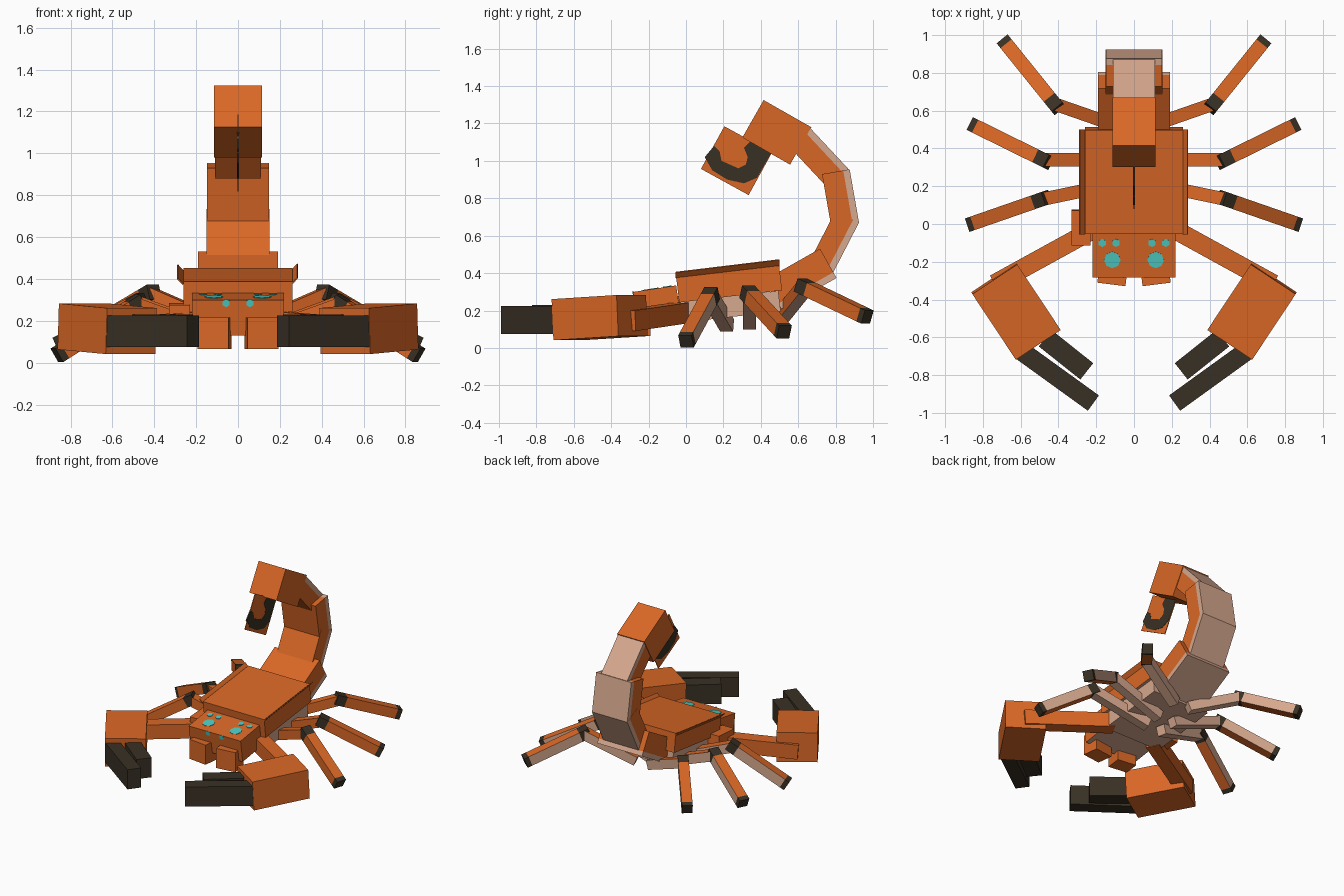
import bpy, bmesh
from mathutils import Vector, Matrix

cube = bpy.data.objects.get("Cube")
if cube:
    bpy.data.objects.remove(cube)


def material(name, hex_code):
    rgb = [int(hex_code[i:i + 2], 16) / 255 for i in (0, 2, 4)]
    rgba = [c / 12.92 if c < 0.04 else ((c + 0.055) / 1.055) ** 2.4 for c in rgb] + [1]
    m = bpy.data.materials.new(name)
    m.use_nodes = True
    m.diffuse_color = rgba
    m.node_tree.nodes["Principled BSDF"].inputs["Base Color"].default_value = rgba
    return m


ORANGE = material("orange shell", "D96726")
TAN = material("pale underside", "D6A88E")
DARK = material("dark claw", "393024")
TEAL = material("teal eye", "4ECBC2")

BOTTOM, BACK, START, END = (0, 0, -1), (-1, 0, 0), (0, -1, 0), (0, 1, 0)


def finish(name, bm, mats):
    mesh = bpy.data.meshes.new(name)
    bm.to_mesh(mesh)
    bm.free()
    for m in mats:
        mesh.materials.append(m)
    ob = bpy.data.objects.new(name, mesh)
    bpy.context.collection.objects.link(ob)
    return ob


def beam(name, a, b, width, height, mat=ORANGE, second=TAN, sides=(), mirror=1):
    """Box running from a to b; faces listed in sides get the second material."""
    a, b = Vector(a), Vector(b)
    f = (b - a).normalized()
    s = f.cross(Vector((0, 0, 1))).normalized()
    u = s.cross(f)
    bm = bmesh.new()
    bmesh.ops.create_cube(bm, size=1)
    bm.normal_update()
    for face in bm.faces:
        face.material_index = int(any(face.normal.dot(Vector(d)) > 0.9 for d in sides))
    m = Matrix((s * width, b - a, u * height)).transposed().to_4x4()
    m.translation = (a + b) / 2
    bm.transform(Matrix.Diagonal((mirror, 1, 1, 1)) @ m)
    if mirror < 0:
        bmesh.ops.reverse_faces(bm, faces=bm.faces[:])
    return finish(name, bm, [mat, second])


def disc(name, loc, normal, radius, sides):
    bm = bmesh.new()
    rot = Vector(normal).to_track_quat('Z', 'Y').to_matrix().to_4x4()
    bmesh.ops.create_cone(bm, cap_ends=True, segments=sides, radius1=radius, radius2=radius,
                          depth=0.006, matrix=Matrix.Translation(loc) @ rot)
    return finish(name, bm, [TEAL])


# Body: sloping shell, pale belly and head
beam("carapace", (0, -0.045, 0.315), (0, 0.505, 0.38), 0.52, 0.145, sides=[BOTTOM])
beam("belly", (0, -0.03, 0.19), (0, 0.5, 0.25), 0.48, 0.11, mat=TAN)
beam("head", (0, -0.04, 0.25), (0, -0.27, 0.215), 0.44, 0.17, sides=[BOTTOM])

# Tail: each segment is given by its outer edge in the side plane
PLATE = 0.035


def tail(name, a, b, width, thick, plate=True):
    a, b = Vector((0, *a)), Vector((0, *b))
    f = (b - a).normalized()
    inward = Vector((0, -f.z, f.y))
    skin = PLATE if plate else 0
    mid = inward * (skin + thick) / 2
    beam(name, a + mid, b + mid, width, thick - skin)
    if plate:
        beam(name + "_back_plate", a + inward * skin / 2, b + inward * skin / 2,
             width, skin, mat=TAN)


tail("tail_base", (0.51, 0.207), (0.805, 0.374), 0.38, 0.18)
tail("tail_lower", (0.77, 0.37), (0.925, 0.67), 0.30, 0.14)
tail("tail_middle", (0.925, 0.67), (0.875, 0.955), 0.298, 0.15)
tail("tail_upper", (0.87, 0.955), (0.66, 1.18), 0.22, 0.15)
tail("tail_bulb", (0.67, 1.18), (0.415, 1.325), 0.23, 0.23, plate=False)
tail("stinger_fin", (0.46, 1.045), (0.205, 1.185), 0.005, 0.26, plate=False)

# Dark hook painted on the stinger fin
hook = [(.10, 1.02), (.15, 1.08), (.18, 1.05), (.19, 1.0), (.28, .96), (.32, .98), (.33, 1.02),
        (.31, 1.07), (.35, 1.11), (.46, 1.05), (.38, .91), (.31, .88), (.22, .90), (.14, .95)]
bm = bmesh.new()
face = bm.faces.new([bm.verts.new((-0.0045, y, z)) for y, z in hook])
grown = bmesh.ops.extrude_face_region(bm, geom=[face])["geom"]
bmesh.ops.translate(bm, vec=(0.009, 0, 0),
                    verts=[v for v in grown if isinstance(v, bmesh.types.BMVert)])
bmesh.ops.recalc_face_normals(bm, faces=bm.faces[:])
finish("stinger_hook", bm, [DARK])

# Legs: inner start, knee, foot
LEGS = {
    "front": ((0.06, 0.22, 0.12), (0.49, 0.13, 0.275), (0.865, 0.0, 0.035)),
    "middle": ((0.06, 0.34, 0.13), (0.48, 0.34, 0.285), (0.855, 0.525, 0.085)),
    "rear": ((0.06, 0.51, 0.17), (0.42, 0.635, 0.325), (0.69, 0.97, 0.165)),
}
LEG = 0.075

for side, x in (("left", 1), ("right", -1)):
    for row, points in LEGS.items():
        hip, knee, foot = map(Vector, points)
        name = f"{side}_{row}_leg"
        d = (foot - knee).normalized() * 0.035
        beam(name + "_inner", hip, knee, LEG - 0.005, LEG - 0.005,
             sides=[BOTTOM, BACK, START], mirror=x)
        beam(name + "_knee", knee - d, knee + d, LEG, LEG, mat=DARK, mirror=x)
        beam(name + "_outer", knee + d, foot - d, LEG, LEG, sides=[BACK], mirror=x)
        beam(name + "_foot", foot - d, foot, LEG, LEG, mat=DARK, mirror=x)

    # Flared rim along the shell edge
    rim = [(0.26, -0.055, 0.375), (0.26, 0.5, 0.44), (0.287, 0.5, 0.47), (0.287, -0.055, 0.403)]
    bm = bmesh.new()
    bm.faces.new([bm.verts.new((x * p[0], p[1], p[2])) for p in rim])
    ob = finish(side + "_shell_rim", bm, [ORANGE])
    ob.modifiers.new("thickness", 'SOLIDIFY').thickness = 0.006

    # Pincer arm, palm and two fingers
    beam(side + "_arm", (0.18, -0.01, 0.19), (0.735, -0.315, 0.145), 0.10, 0.11, mirror=x)
    beam(side + "_palm", (0.74, -0.288, 0.173), (0.51, -0.635, 0.151), 0.285, 0.22, mirror=x)
    beam(side + "_long_finger", (0.60, -0.67, 0.15), (0.215, -0.948, 0.15), 0.10, 0.15,
         mat=DARK, mirror=x)
    beam(side + "_short_finger", (0.47, -0.605, 0.155), (0.25, -0.78, 0.155), 0.11, 0.15,
         mat=DARK, mirror=x)

    # Mouthpart
    beam(side + "_mandible", (0.105, -0.2, 0.14), (0.12, -0.32, 0.14), 0.15, 0.15, mirror=x)

    # Eyes on the head
    for label, ex, ey, r, n in (("large", 0.115, -0.19, 0.044, 8),
                                ("outer", 0.168, -0.1, 0.022, 6),
                                ("inner", 0.095, -0.1, 0.022, 6)):
        top = 0.335 + (ey + 0.05) * 0.154
        disc(f"{side}_{label}_eye", (x * ex, ey, top), (0, -0.152, 0.988), r, n)
    disc(side + "_front_eye", (x * 0.057, -0.281, 0.285), (0, -0.988, -0.152), 0.02, 6)

# Shoulder stub on the right arm only
beam("right_shoulder", (-0.28, 0.075, 0.235), (-0.28, -0.11, 0.225), 0.10, 0.10)
